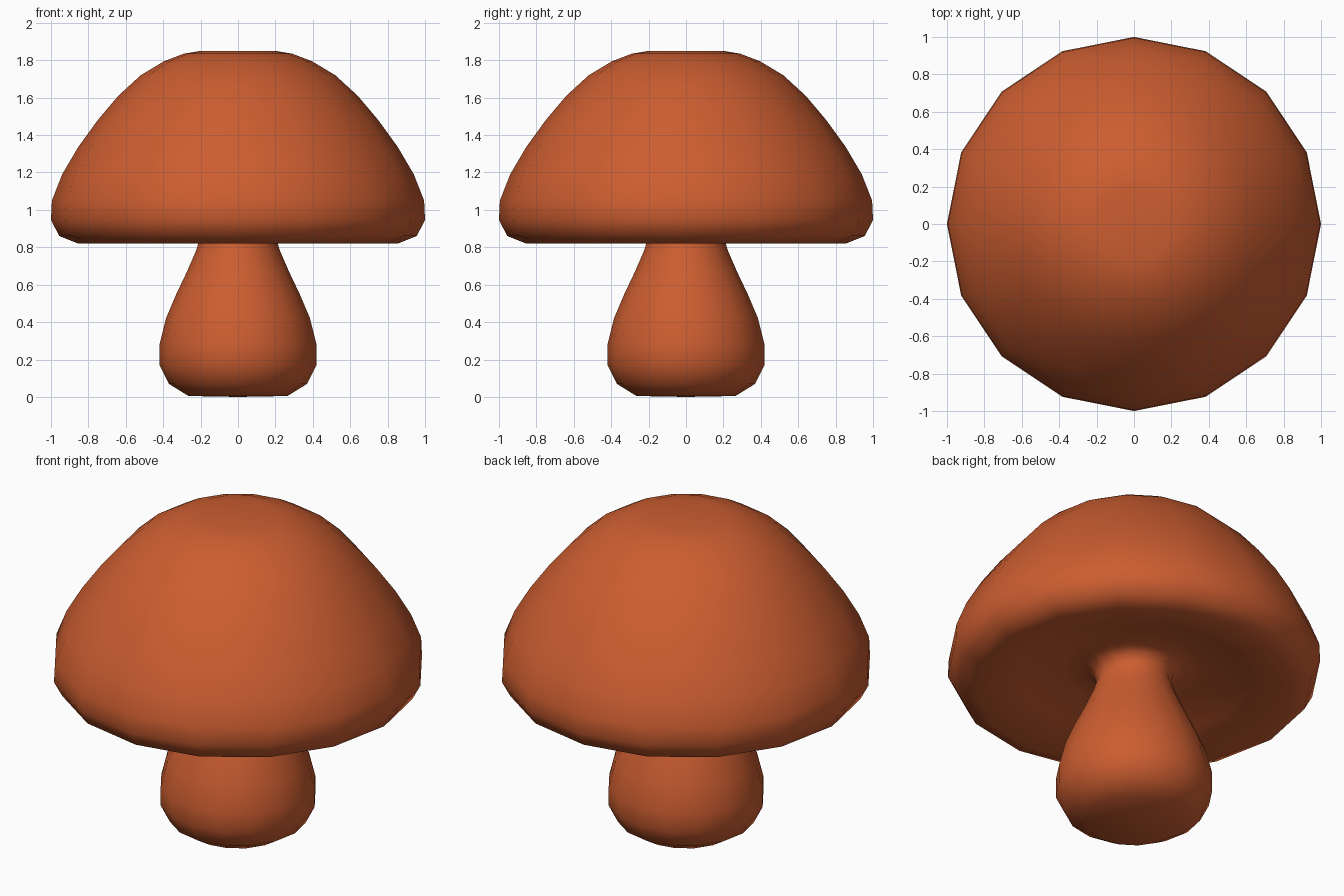
import bpy, bmesh, math

if "Cube" in bpy.data.objects:
    bpy.data.objects.remove(bpy.data.objects["Cube"])

SIDES = 16

# Outline from the centre of the foot up to the crown (radius, height)
stem = [(0, 0.0), (0.265, 0.005), (0.37, 0.07), (0.42, 0.17), (0.42, 0.28),
        (0.385, 0.42), (0.33, 0.55), (0.275, 0.665), (0.225, 0.78), (0.2, 0.86)]
underside = [(0.215, 0.91), (0.26, 0.94), (0.4, 0.935), (0.62, 0.88)]
cap = [(0.855, 0.82), (0.955, 0.86), (1.0, 0.945), (0.995, 1.05), (0.94, 1.19),
       (0.855, 1.335), (0.75, 1.48), (0.64, 1.61), (0.52, 1.72), (0.395, 1.795),
       (0.29, 1.835), (0.2, 1.85), (0, 1.85)]


def lathe(name, profile):
    """Revolve an outline around z as one smooth mesh."""
    bm = bmesh.new()
    verts = [bm.verts.new((r, 0, z)) for r, z in profile]
    edges = [bm.edges.new(pair) for pair in zip(verts, verts[1:])]
    bmesh.ops.spin(bm, geom=verts + edges, cent=(0, 0, 0), axis=(0, 0, 1),
                   angle=math.tau, steps=SIDES)
    bmesh.ops.remove_doubles(bm, verts=bm.verts[:], dist=0.0005)
    bmesh.ops.recalc_face_normals(bm, faces=bm.faces[:])
    for f in bm.faces:
        f.smooth = True
    mesh = bpy.data.meshes.new(name)
    bm.to_mesh(mesh)
    bm.free()
    obj = bpy.data.objects.new(name, mesh)
    bpy.context.collection.objects.link(obj)
    return obj


# Stem and cap are one continuous skin
mushroom = lathe("mushroom", stem + underside + cap)
mat = bpy.data.materials.new("burnt_orange")
mat.diffuse_color = (0.6, 0.11, 0.03, 1)
mat.use_nodes = True
mat.node_tree.nodes["Principled BSDF"].inputs["Base Color"].default_value = mat.diffuse_color
mushroom.data.materials.append(mat)
